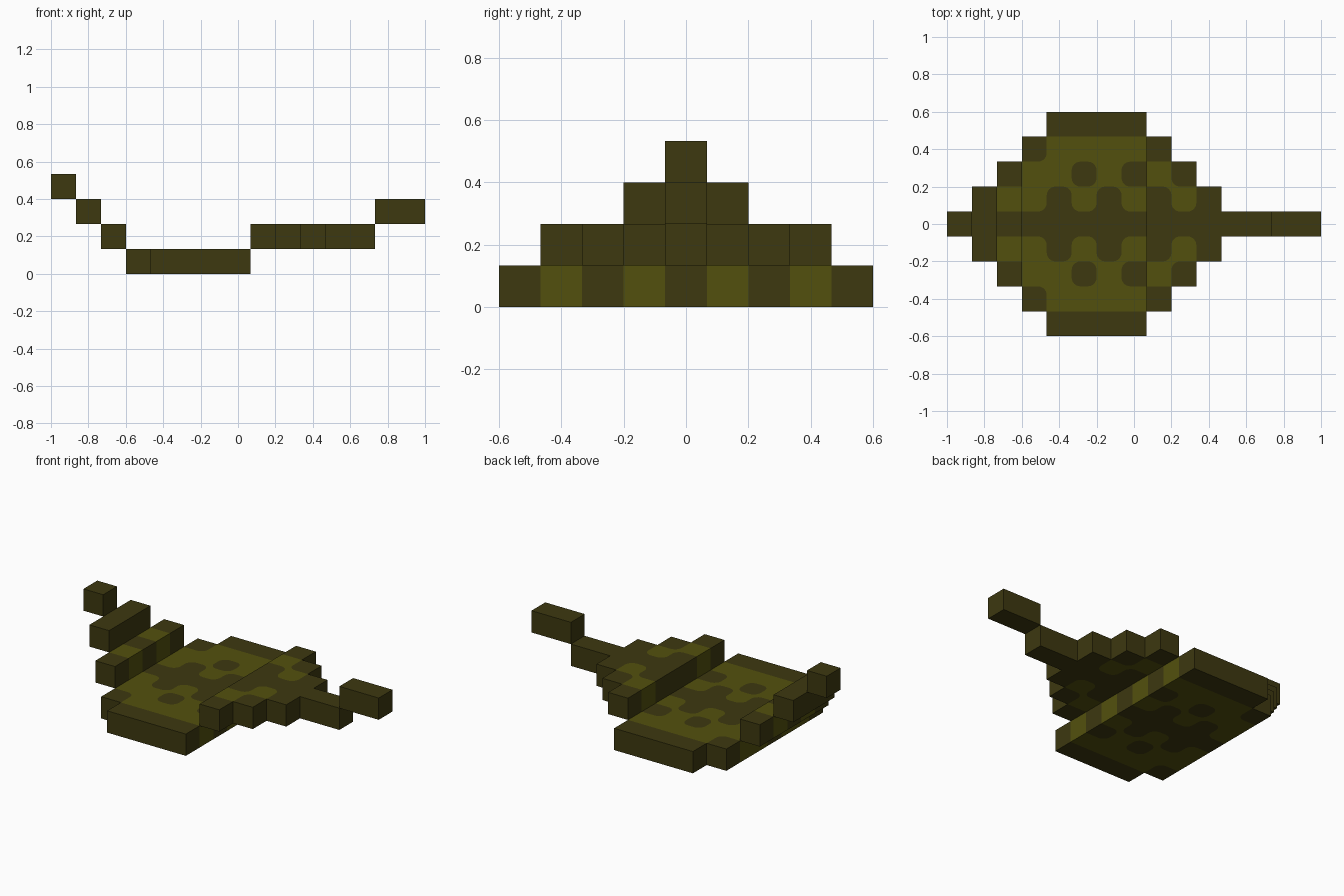
import bpy
import bmesh
import math

cube = bpy.data.objects.get("Cube")
if cube:
    bpy.data.objects.remove(cube, do_unlink=True)

U = 2 / 15          # side of one block
R = 0.35 * U        # rounding of the painted patches
ARC = 6             # segments per rounded corner


def make_material(name, color):
    mat = bpy.data.materials.new(name)
    mat.use_nodes = True
    mat.diffuse_color = color
    bsdf = mat.node_tree.nodes["Principled BSDF"]
    bsdf.inputs["Base Color"].default_value = color
    bsdf.inputs["Roughness"].default_value = 0.9
    return mat


MATS = [make_material("dark olive", (0.047, 0.040, 0.005, 1)),
        make_material("light olive", (0.086, 0.081, 0.004, 1))]
DARK, LIGHT = 0, 1

# Half width of the leaf in blocks, column by column from tip to stem
HALF = [0, 1, 2, 3, 4, 4, 4, 4, 3, 2, 1, 0, 0, 0, 0]


def cell_color(i, j):
    """Dark rim, midrib and chequered veins; light everywhere else."""
    a = abs(j)
    if a == HALF[i] or a == 0:
        return DARK
    if i >= 4 and a <= 2 and (i + a) % 2:
        return DARK
    return LIGHT


def build_section(name, first, last, level):
    cells = {(i, j): cell_color(i, j)
             for i in range(first, last + 1)
             for j in range(-HALF[i], HALF[i] + 1)}
    bm = bmesh.new()
    z0, z1 = level * U, (level + 1) * U

    def face(points, mat):
        f = bm.faces.new([bm.verts.new(p) for p in points])
        f.material_index = mat

    def slab(outline, mat):
        face([(x, y, z1) for x, y in outline], mat)
        face([(x, y, z0) for x, y in reversed(outline)], mat)

    for (i, j), color in cells.items():
        cx, cy = -1 + (i + 0.5) * U, j * U
        outline = []
        # Counter-clockwise corners, rounded where the colours meet
        for k, (sx, sy) in enumerate([(1, 1), (-1, 1), (-1, -1), (1, -1)]):
            px, py = cx + sx * U / 2, cy + sy * U / 2
            side_a = cells.get((i + sx, j))
            side_b = cells.get((i, j + sy))
            diag = cells.get((i + sx, j + sy))
            other = 1 - color
            if (side_a == other and side_b == other and diag is not None
                    and (diag == other or color == DARK)):
                ox, oy = px - sx * R, py - sy * R
                arc = []
                for s in range(ARC + 1):
                    t = (k + s / ARC) * math.pi / 2
                    arc.append((ox + R * math.cos(t), oy + R * math.sin(t)))
                outline += arc
                for p, q in zip(arc, arc[1:]):
                    slab([(px, py), q, p], other)
            else:
                outline.append((px, py))
        slab(outline, color)

        # Walls on the open sides
        for dx, dy in [(1, 0), (0, 1), (-1, 0), (0, -1)]:
            if (i + dx, j + dy) in cells:
                continue
            mx, my = cx + dx * U / 2, cy + dy * U / 2
            ax, ay = mx + dy * U / 2, my - dx * U / 2
            bx, by = mx - dy * U / 2, my + dx * U / 2
            face([(ax, ay, z0), (bx, by, z0), (bx, by, z1), (ax, ay, z1)], color)

    bmesh.ops.remove_doubles(bm, verts=bm.verts[:], dist=1e-5)
    mesh = bpy.data.meshes.new(name)
    bm.to_mesh(mesh)
    bm.free()
    for mat in MATS:
        mesh.materials.append(mat)
    obj = bpy.data.objects.new(name, mesh)
    bpy.context.collection.objects.link(obj)


# Leaf curling up from the blade to the tip and to the stem
build_section("leaf_tip", 0, 0, 3)
build_section("leaf_upper_step", 1, 1, 2)
build_section("leaf_lower_step", 2, 2, 1)
build_section("leaf_blade", 3, 7, 0)
build_section("leaf_base", 8, 12, 1)
build_section("stem_end", 13, 14, 2)
